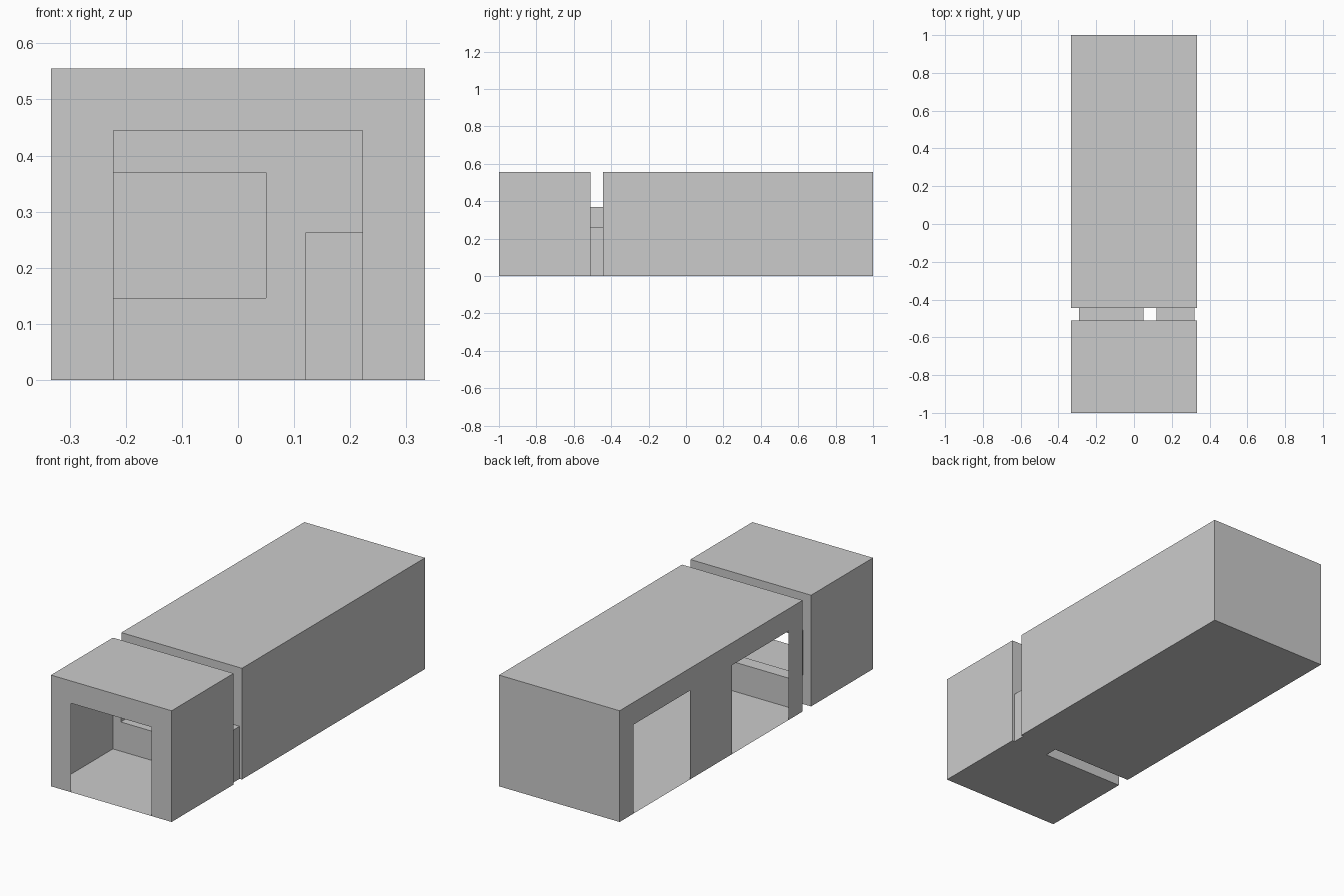
import bpy, bmesh

if "Cube" in bpy.data.objects:
    bpy.data.objects.remove(bpy.data.objects["Cube"])

N = 1 / 9                      # wall module
W, H = 3 * N, 5 * N            # half width and height of the rooms
GAP0, GAP1 = -4.6 * N, -4 * N  # gap between the two rooms
WINDOW = (-0.29, 0.05, 0.146, 0.37)   # x0, x1, z0, z1
DOOR = (0.12, 0.32, 0.0, 0.262)


def finish(name, bm):
    bmesh.ops.remove_doubles(bm, verts=bm.verts, dist=1e-5)
    bmesh.ops.recalc_face_normals(bm, faces=bm.faces)
    mesh = bpy.data.meshes.new(name)
    bm.to_mesh(mesh)
    bm.free()
    obj = bpy.data.objects.new(name, mesh)
    bpy.context.collection.objects.link(obj)


def panel(bm, rect, place, holes=()):
    """Thin flat wall over rect (u0, u1, v0, v1), leaving out the holes."""
    rects = [rect, *holes]
    us = sorted({u for r in rects for u in r[:2]})
    vs = sorted({v for r in rects for v in r[2:]})
    grid = [[bm.verts.new(place(u, v)) for v in vs] for u in us]
    faces = []
    for i in range(len(us) - 1):
        for j in range(len(vs) - 1):
            u, v = (us[i] + us[i + 1]) / 2, (vs[j] + vs[j + 1]) / 2
            if not any(a < u < b and c < v < d for a, b, c, d in holes):
                faces.append(bm.faces.new((grid[i][j], grid[i + 1][j],
                                           grid[i + 1][j + 1], grid[i][j + 1])))
    bmesh.ops.delete(bm, geom=[p for row in grid for p in row if not p.link_faces],
                     context='VERTS')


def room(name, y0, y1, front=(), back=(), left=()):
    """Thin-walled box with openings in its front, back and left walls."""
    bm = bmesh.new()
    across, side, flat = (-W, W, 0, H), (y0, y1, 0, H), (-W, W, y0, y1)
    panel(bm, across, lambda x, z: (x, y0, z), front)
    panel(bm, across, lambda x, z: (x, y1, z), back)
    panel(bm, side, lambda y, z: (-W, y, z), left)
    panel(bm, side, lambda y, z: (W, y, z))
    panel(bm, flat, lambda x, y: (x, y, 0))
    panel(bm, flat, lambda x, y: (x, y, H))
    finish(name, bm)


def sleeve(name, x0, x1, z0, z1):
    """Open tube joining an opening in one room to the other."""
    bm = bmesh.new()
    for x in (x0, x1):
        panel(bm, (GAP0, GAP1, z0, z1), lambda y, z: (x, y, z))
    for z in (z0, z1):
        panel(bm, (x0, x1, GAP0, GAP1), lambda x, y: (x, y, z))
    finish(name, bm)


# small front room with its entrance
room("front_room", -1, GAP0, front=[(-2 * N, 2 * N, 0, 4 * N)], back=[WINDOW, DOOR])

# long main room with two openings in the left wall
room("main_room", GAP1, 1, front=[WINDOW, DOOR],
     left=[(-3 * N, N, 0, 4 * N), (4 * N, 8 * N, 0, 4 * N)])

# window and door passages across the gap
sleeve("window_passage", *WINDOW)
sleeve("door_passage", *DOOR)
